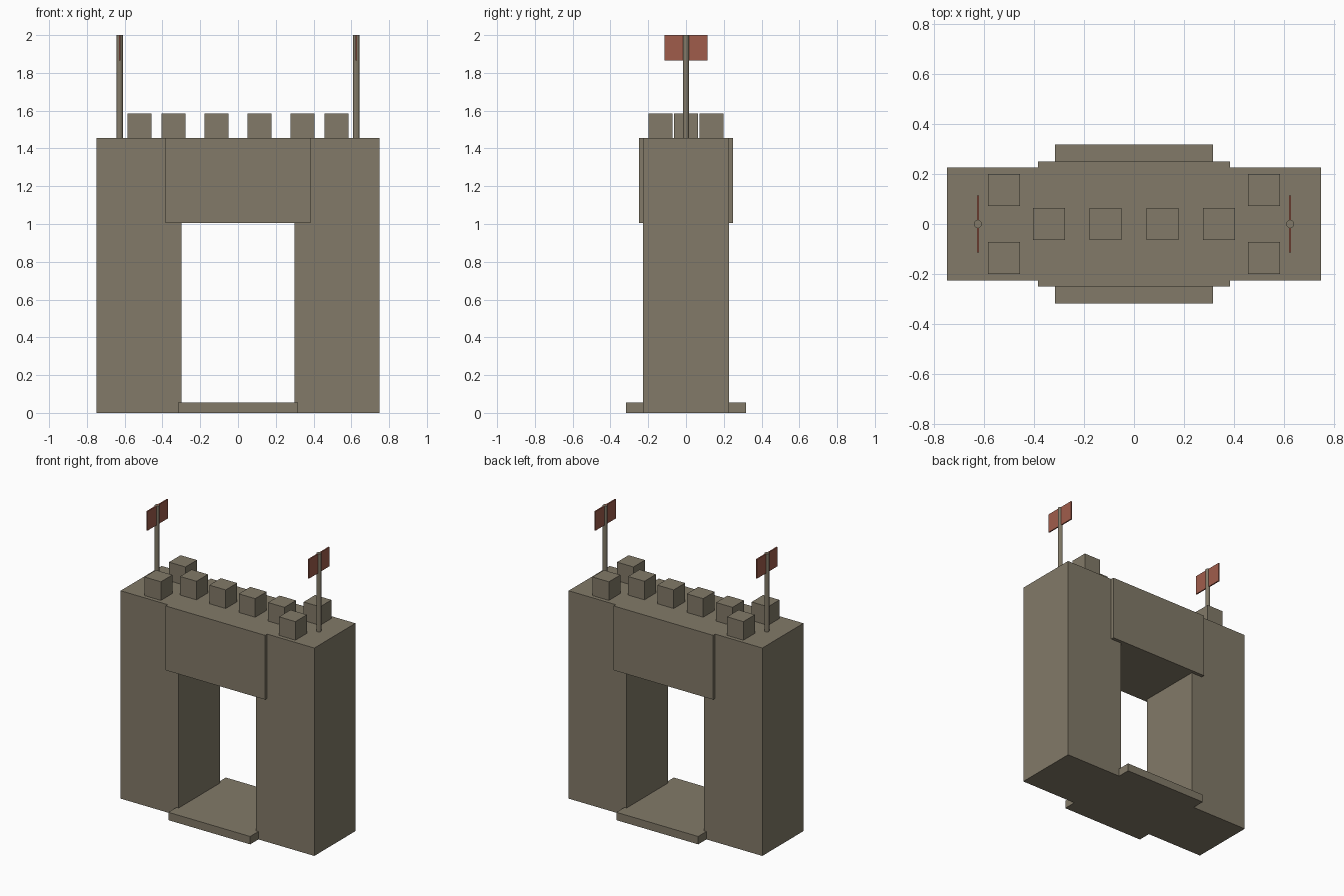
import bpy

if "Cube" in bpy.data.objects:
    bpy.data.objects.remove(bpy.data.objects["Cube"])

def material(name, rgb):
    m = bpy.data.materials.new(name)
    m.diffuse_color = (*rgb, 1.0)
    m.use_nodes = True
    m.node_tree.nodes["Principled BSDF"].inputs["Base Color"].default_value = m.diffuse_color
    return m

STONE = material("grey_brown_stone", (0.223, 0.194, 0.138))
RED = material("faded_red_cloth", (0.35, 0.108, 0.071))

def finish(name, mat):
    ob = bpy.context.object
    ob.name = name
    ob.data.materials.append(mat)
    return ob

def box(name, x, y, z, mat=STONE):
    """Box from (min, max) ranges on each axis."""
    bpy.ops.mesh.primitive_cube_add(size=1)
    ob = finish(name, mat)
    for v in ob.data.vertices:
        v.co = [r[0] if c < 0 else r[1] for c, r in zip(v.co, (x, y, z))]
    return ob

ROOF = 1.455
MERLON = 0.127

def merlon(name, x, y):
    h = MERLON / 2
    box(name, (x - h, x + h), (y - h, y + h), (ROOF, 1.585))

# Gate span and threshold
box("gate_lintel", (-0.385, 0.385), (-0.25, 0.25), (1.005, ROOF))
box("threshold", (-0.317, 0.317), (-0.318, 0.318), (0, 0.055))

# Battlements along the middle
for i, x in enumerate((-0.341, -0.114, 0.114, 0.341)):
    merlon(f"middle_merlon_{i + 1}", x, 0)

for side, s in (("left", -1), ("right", 1)):
    # Towers with paired battlements
    box(f"{side}_tower", sorted((s * 0.3, s * 0.75)), (-0.227, 0.227), (0, ROOF))
    merlon(f"{side}_front_merlon", s * 0.521, -0.136)
    merlon(f"{side}_back_merlon", s * 0.521, 0.136)
    # Flag pole and flag
    bpy.ops.mesh.primitive_cylinder_add(
        vertices=12, radius=0.016, depth=2 - ROOF,
        location=(s * 0.626, 0, (2 + ROOF) / 2))
    finish(f"{side}_flag_pole", STONE)
    fx = s * 0.626
    box(f"{side}_flag", (fx - 0.0045, fx + 0.0045), (-0.114, 0.114), (1.866, 2.0), RED)
